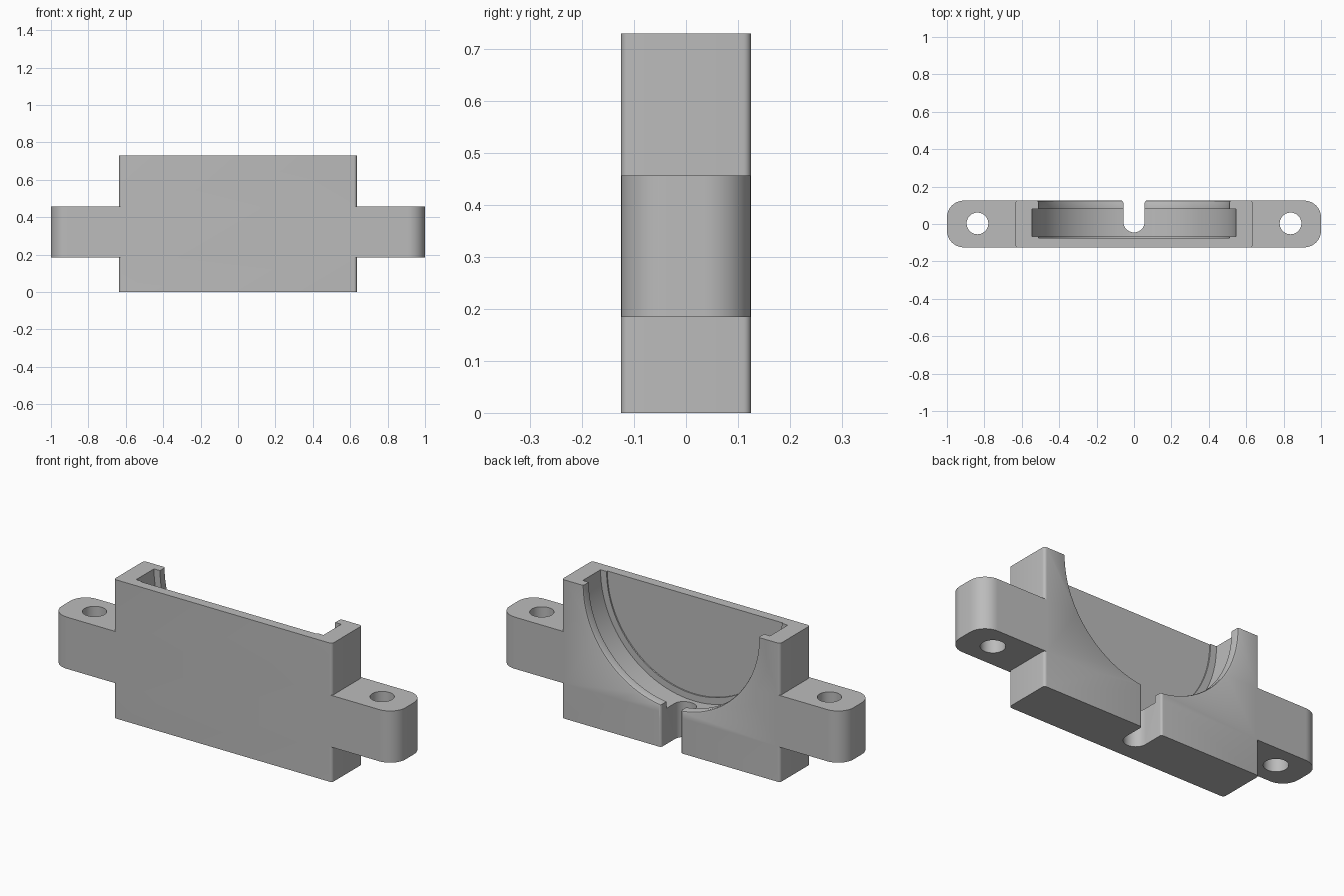
import bpy, bmesh
from math import pi, sin, cos, radians
from mathutils import Vector, Matrix

if "Cube" in bpy.data.objects:
    bpy.data.objects.remove(bpy.data.objects["Cube"], do_unlink=True)

HALF_DEPTH = 0.125
TOP = 0.73

grey = bpy.data.materials.new("plain grey")
grey.use_nodes = True
grey.diffuse_color = (0.5, 0.5, 0.5, 1)
grey.node_tree.nodes["Principled BSDF"].inputs["Base Color"].default_value = (0.5, 0.5, 0.5, 1)


def arc(cx, cy, r, start, end, steps):
    angles = [radians(start + (end - start) * i / steps) for i in range(steps + 1)]
    return [(cx + r * cos(a), cy + r * sin(a)) for a in angles]


def rounded_plan(hx, hy, r, steps):
    points = []
    for i, (sx, sy) in enumerate([(1, 1), (-1, 1), (-1, -1), (1, -1)]):
        points += arc(sx * (hx - r), sy * (hy - r), r, 90 * i, 90 * i + 90, steps)
    return points


def finish(name, bm):
    bmesh.ops.recalc_face_normals(bm, faces=bm.faces)
    mesh = bpy.data.meshes.new(name)
    bm.to_mesh(mesh)
    bm.free()
    mesh.materials.append(grey)
    obj = bpy.data.objects.new(name, mesh)
    bpy.context.collection.objects.link(obj)
    return obj


def extrude_plan(name, plan, z0, z1):
    bm = bmesh.new()
    face = bm.faces.new([bm.verts.new((x, y, z0)) for x, y in plan])
    out = bmesh.ops.extrude_face_region(bm, geom=[face])
    top = [v for v in out["geom"] if isinstance(v, bmesh.types.BMVert)]
    bmesh.ops.translate(bm, verts=top, vec=(0, 0, z1 - z0))
    return finish(name, bm)


def lathe(name, profile, steps):
    # Profile of (radius, y) turned about the front-to-back axis
    bm = bmesh.new()
    verts = [bm.verts.new((r, y, TOP)) for r, y in profile]
    edges = [bm.edges.new(pair) for pair in zip(verts, verts[1:])]
    bmesh.ops.spin(bm, geom=verts + edges, cent=(0, 0, TOP), axis=(0, 1, 0),
                   angle=2 * pi, steps=steps, use_merge=True)
    bmesh.ops.remove_doubles(bm, verts=bm.verts, dist=0.0001)
    return finish(name, bm)


def combine(target, tool, operation):
    tool.hide_render = True
    mod = target.modifiers.new(operation.lower(), "BOOLEAN")
    mod.operation = operation
    mod.solver = "EXACT"
    mod.object = tool
    bpy.context.view_layer.objects.active = target
    bpy.ops.object.modifier_apply(modifier=mod.name)
    bpy.data.objects.remove(tool, do_unlink=True)


# Main block with softened upright corners, and the bar forming both ears
housing = extrude_plan("half_round_housing", rounded_plan(0.635, HALF_DEPTH, 0.015, 5), 0, TOP)
ears = extrude_plan("mounting_ears", rounded_plan(1, HALF_DEPTH, 0.09, 12), 0.185, 0.457)
combine(housing, ears, "UNION")

# Half-round pocket with a shallow floor recess and a retaining lip
pocket = lathe("pocket_cutter", [
    (0, -0.075), (0.51, -0.075), (0.51, -0.068), (0.545, -0.068), (0.545, 0.08),
    (0.51, 0.08), (0.51, 0.115), (0.513, 0.122), (0.52, HALF_DEPTH), (0.52, 0.2), (0, 0.2)], 128)
combine(housing, pocket, "DIFFERENCE")

# Round-ended cable slot with a softened mouth at the back
w, f = 0.057, 0.012
plan = arc(0, 0.012, w, 180, 360, 24)
plan += arc(w + f, HALF_DEPTH - f, f, 180, 90, 5) + [(w + f, 0.2), (-w - f, 0.2)]
plan += arc(-w - f, HALF_DEPTH - f, f, 90, 0, 5)
combine(housing, extrude_plan("slot_cutter", plan, -0.1, 0.9), "DIFFERENCE")

# Bolt holes through the ears
for side in (-1, 1):
    hole = extrude_plan("hole_cutter", arc(side * 0.837, 0.003, 0.058, 0, 352.5, 47), 0.1, 0.6)
    combine(housing, hole, "DIFFERENCE")

bpy.ops.object.select_all(action="DESELECT")
housing.select_set(True)
bpy.context.view_layer.objects.active = housing
bpy.ops.object.shade_smooth_by_angle(angle=radians(25))
